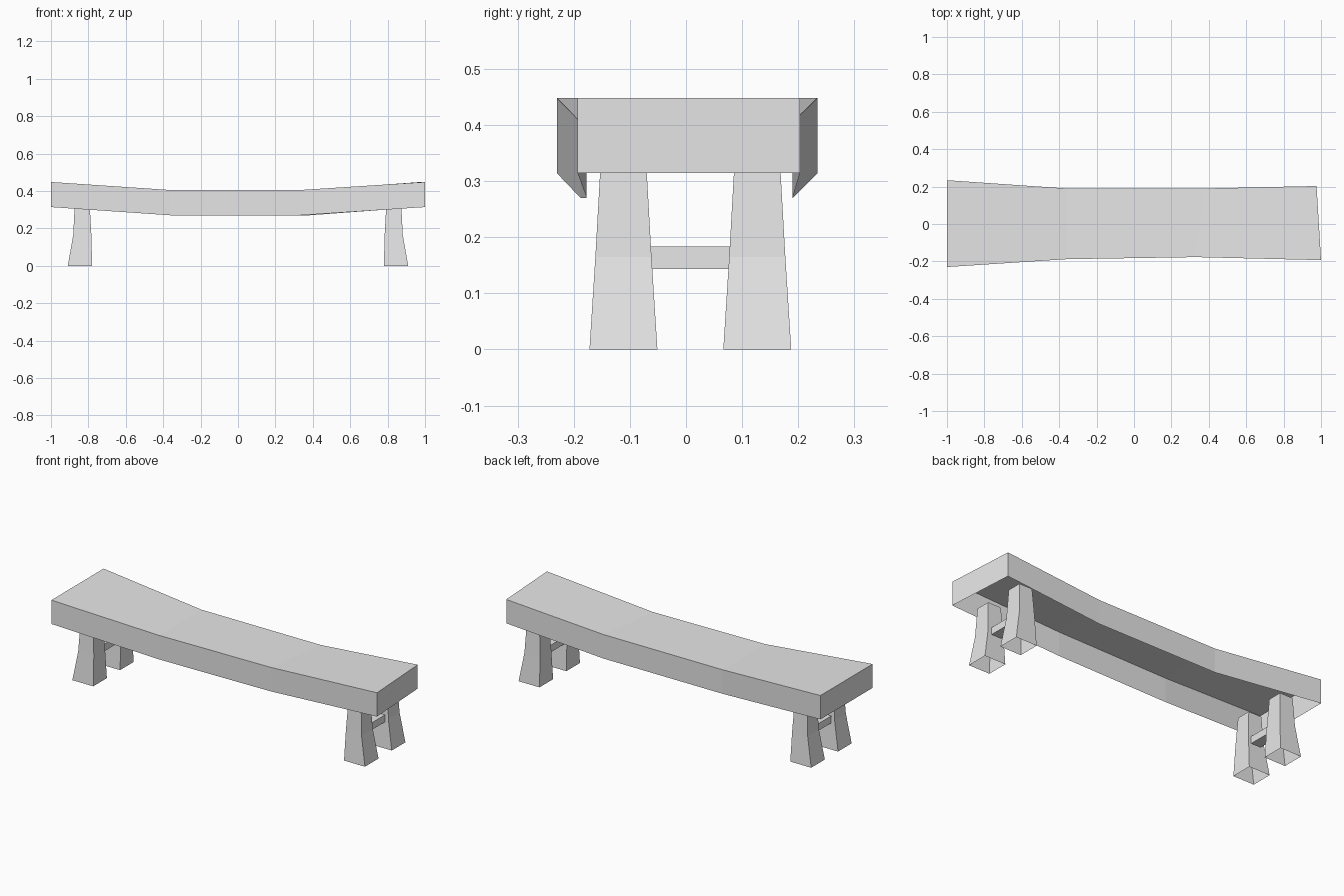
import bpy
import bmesh

if "Cube" in bpy.data.objects:
    bpy.data.objects.remove(bpy.data.objects["Cube"], do_unlink=True)

# One plain grey for the whole bench
GREY = (0.8, 0.8, 0.8, 1.0)
grey = bpy.data.materials.new("plain grey")
grey.use_nodes = True
grey.diffuse_color = GREY
grey.node_tree.nodes["Principled BSDF"].inputs["Base Color"].default_value = GREY


def loft(name, rings, cap_start=False, cap_end=False):
    """Join four-cornered rings into a flat-shaded shell, optionally capped."""
    bm = bmesh.new()
    loops = [[bm.verts.new(p) for p in ring] for ring in rings]
    for a, b in zip(loops, loops[1:]):
        for i in range(4):
            j = (i + 1) % 4
            bm.faces.new((a[i], a[j], b[j], b[i]))
    if cap_start:
        bm.faces.new(loops[0][::-1])
    if cap_end:
        bm.faces.new(loops[-1])
    mesh = bpy.data.meshes.new(name)
    bm.to_mesh(mesh)
    bm.free()
    mesh.materials.append(grey)
    obj = bpy.data.objects.new(name, mesh)
    bpy.context.collection.objects.link(obj)
    return obj


# Seat: a sagging plank lofted along x, hollow underneath
# Each station: front x, back x, front y, back y, bottom z, top z
stations = [
    (-1.0, -1.0, -0.23, 0.234, 0.314, 0.448),
    (-0.36, -0.36, -0.188, 0.19, 0.27, 0.405),
    (0.33, 0.38, -0.177, 0.19, 0.27, 0.405),
    (1.0, 0.976, -0.193, 0.203, 0.314, 0.448),
]
seat = loft("seat", [
    ((fx, fy, lo), (bx, by, lo), (bx, by, hi), (fx, fy, hi))
    for fx, bx, fy, by, lo, hi in stations], True, True)
bm = bmesh.new()
bm.from_mesh(seat.data)
bm.normal_update()
underside = [f for f in bm.faces if f.normal.z < -0.5]
bmesh.ops.delete(bm, geom=underside, context="FACES_ONLY")
bm.to_mesh(seat.data)
bm.free()

# Legs: flared open tubes with a kink on the outer face
# Each level: height, inner x, outer x, y half width
levels = [(0.0, 0.78, 0.91, 0.0605), (0.165, 0.784, 0.881, 0.05), (0.325, 0.793, 0.873, 0.041)]
for side, sx in (("right", -1), ("left", 1)):
    for end, cy in (("front", -0.1115), ("back", 0.127)):
        rings = []
        for z, inner, outer, w in levels:
            x0, x1 = sorted((sx * inner, sx * outer))
            rings.append(((x0, cy - w, z), (x1, cy - w, z), (x1, cy + w, z), (x0, cy + w, z)))
        loft(f"{end}_{side}_leg", rings)

    # Stretcher between the two legs of this side
    x0, x1 = sorted((sx * 0.80, sx * 0.86))
    loft(f"{side}_stretcher", [
        ((x0, y, 0.143), (x0, y, 0.183), (x1, y, 0.183), (x1, y, 0.143))
        for y in (-0.066, 0.08)])
